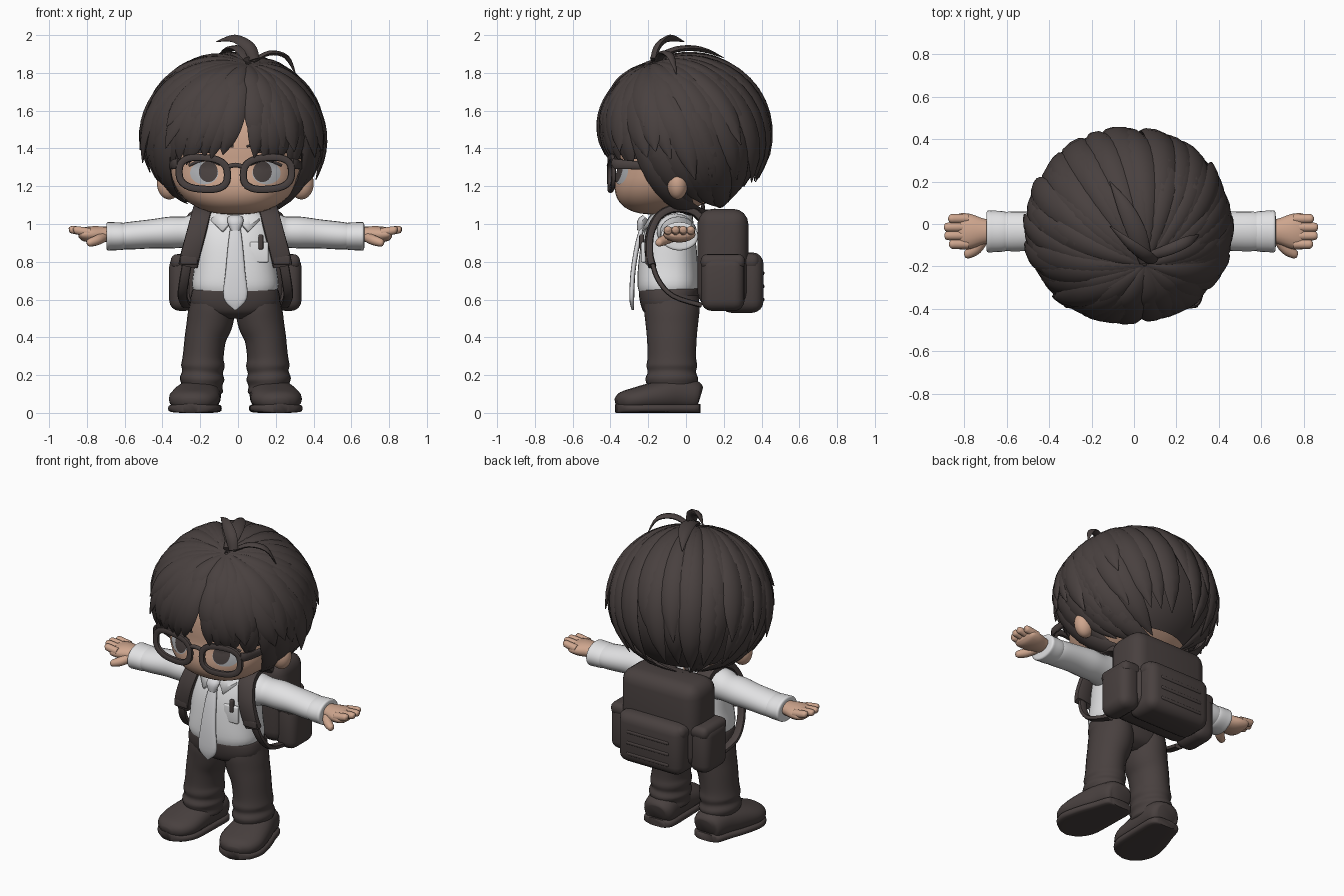
import bpy, bmesh, math, random
from mathutils import Vector, Matrix

random.seed(7)
if "Cube" in bpy.data.objects:
    bpy.data.objects.remove(bpy.data.objects["Cube"], do_unlink=True)

SHIFT = -0.014
UP, FRONT = Vector((0, 0, 1)), Vector((0, -1, 0))
SIDES = (("left", 1), ("right", -1))


def material(name, r, g, b):
    mat = bpy.data.materials.new(name)
    mat.use_nodes = True
    mat.diffuse_color = (r, g, b, 1)
    bsdf = mat.node_tree.nodes["Principled BSDF"]
    bsdf.inputs["Base Color"].default_value = (r, g, b, 1)
    bsdf.inputs["Roughness"].default_value = 0.8
    return mat


DARK = material("dark brown", 0.066, 0.052, 0.05)
SKIN = material("skin", 0.62, 0.38, 0.27)
CLOTH = material("white cloth", 0.76, 0.76, 0.77)
TIE = material("light grey", 0.68, 0.68, 0.7)
EYE = material("eye grey", 0.42, 0.43, 0.45)


def finish(name, bm, mat, angle=50):
    bmesh.ops.recalc_face_normals(bm, faces=bm.faces)
    mesh = bpy.data.meshes.new(name)
    bm.to_mesh(mesh)
    bm.free()
    mesh.materials.append(mat)
    mesh.polygons.foreach_set("use_smooth", [True] * len(mesh.polygons))
    mesh.set_sharp_from_angle(angle=math.radians(angle))
    obj = bpy.data.objects.new(name, mesh)
    obj.location.x = SHIFT
    bpy.context.scene.collection.objects.link(obj)
    return obj


def resample(rows, steps, closed):
    """Catmull-Rom through rows of (x, y, z, half width, half thickness)."""
    rows = [Vector(r) for r in rows]
    n = len(rows)
    pick = (lambda i: rows[i % n]) if closed else (lambda i: rows[max(0, min(n - 1, i))])
    out = []
    for i in range(n if closed else n - 1):
        a, b, c, d = (pick(i + k) for k in (-1, 0, 1, 2))
        for j in range(steps):
            t = j / steps
            out.append(b + (c - a) * (t / 2) + (a * 2 - b * 5 + c * 4 - d) * (t * t / 2)
                       + (b * 3 - a - c * 3 + d) * (t ** 3 / 2))
    return out if closed else out + [rows[-1]]


def sweep_into(bm, rows, out, steps=4, sides=16, power=2.0, closed=False):
    rows = resample(rows, steps, closed)
    pts, n, rings = [Vector(r[:3]) for r in rows], len(rows), []
    for i, row in enumerate(rows):
        ahead = pts[(i + 1) % n] if closed else pts[min(i + 1, n - 1)]
        behind = pts[i - 1] if closed else pts[max(i - 1, 0)]
        along = (ahead - behind).normalized()
        side = along.cross(out(pts[i]) if callable(out) else out).normalized()
        normal = side.cross(along)
        ring = []
        for k in range(sides):
            a = math.tau * k / sides
            c, s = (math.copysign(abs(f) ** (2 / power), f) for f in (math.cos(a), math.sin(a)))
            ring.append(bm.verts.new(pts[i] + side * c * max(row[3], .001) + normal * s * max(row[4], .001)))
        rings.append(ring)
    for i in range(n if closed else n - 1):
        a, b = rings[i], rings[(i + 1) % n]
        for k in range(sides):
            m = (k + 1) % sides
            bm.faces.new((a[k], a[m], b[m], b[k]))
    if not closed:
        bm.faces.new(rings[0])
        bm.faces.new(rings[-1])


def sweep(name, rows, mat, out, **options):
    bm = bmesh.new()
    sweep_into(bm, rows, out, **options)
    return finish(name, bm, mat)


def box(name, centre, size, bevel, mat=DARK):
    bm = bmesh.new()
    bmesh.ops.create_cube(bm, size=1, matrix=Matrix.Translation(centre) @ Matrix.Diagonal((*size, 1)))
    bmesh.ops.bevel(bm, geom=bm.edges[:], offset=bevel, segments=4, profile=0.5, affect='EDGES')
    return finish(name, bm, mat)


# Head: a squared ellipsoid with the jaw pushed forward
HEAD, HEAD_R, HEAD_P = Vector((0, -0.03, 1.385)), Vector((0.36, 0.335, 0.335)), 2.4


def jaw(z):
    return 0.5 * max(0, 1.3 - z)


def face_y(x, z):
    rest = 1 - abs(x / HEAD_R.x) ** HEAD_P - abs((z - HEAD.z) / HEAD_R.z) ** HEAD_P
    return HEAD.y - HEAD_R.y * max(rest, 0) ** (1 / HEAD_P) - jaw(z)


bm = bmesh.new()
bmesh.ops.create_uvsphere(bm, u_segments=48, v_segments=32, radius=1)
for v in bm.verts:
    size = sum(abs(c) ** HEAD_P for c in v.co) ** (1 / HEAD_P)
    v.co = HEAD + Vector([c * r / size for c, r in zip(v.co, HEAD_R)])
    v.co.y -= jaw(v.co.z)
finish("head", bm, SKIN)
sweep("neck", [(0, -0.06, 0.98, 0.1, 0.1), (0, -0.07, 1.16, 0.1, 0.1)], SKIN, FRONT)


def face_patch(name, x, z, rx, rz, mat, lift):
    bm = bmesh.new()
    rings = []
    for f in (0.02, 0.35, 0.7, 1):
        ring = []
        for k in range(28):
            a = math.tau * k / 28
            px, pz = x + rx * f * math.cos(a), z + rz * f * math.sin(a)
            ring.append(bm.verts.new((px, face_y(px, pz) - lift, pz)))
        rings.append(ring)
    for a, b in zip(rings, rings[1:]):
        for k in range(28):
            bm.faces.new((a[k - 1], a[k], b[k], b[k - 1]))
    bm.faces.new(rings[0])
    finish(name, bm, mat)


# Eyes, brows, ears and glasses
for label, s in SIDES:
    face_patch(label + "_eye", s * 0.165, 1.27, 0.075, 0.06, EYE, 0.003)
    face_patch(label + "_pupil", s * 0.143, 1.277, 0.05, 0.055, DARK, 0.006)
    lash = [(s * x, face_y(x, z) - 0.004, z, 0.007, 0.005) for x, z in ((0.08, 1.315), (0.16, 1.34), (0.245, 1.31))]
    sweep(label + "_lash", lash, DARK, FRONT, sides=8)
    brow = [(s * x, face_y(x, z) - 0.003, z, w, 0.006)
            for x, z, w in ((0.06, 1.41, 0.005), (0.15, 1.43, 0.009), (0.25, 1.4, 0.004))]
    sweep(label + "_brow", brow, DARK, FRONT, sides=8)
    bm = bmesh.new()
    bmesh.ops.create_uvsphere(bm, u_segments=24, v_segments=16, radius=1, matrix=Matrix.Translation(
        (s * 0.35, -0.045, 1.215)) @ Matrix.Diagonal((0.065, 0.055, 0.085, 1)))
    finish(label + "_ear", bm, SKIN)
    rim = []
    for k in range(24):
        a = math.tau * k / 24
        c, d = (math.copysign(abs(f) ** 0.75, f) for f in (math.cos(a), math.sin(a)))
        x = 0.17 + 0.128 * c
        rim.append((s * x, -0.405 + 0.25 * x * x, 1.268 + 0.084 * d + 0.008 * c, 0.019, 0.013))
    sweep(label + "_glasses_rim", rim, DARK, FRONT, steps=2, sides=10, closed=True, power=3)
    sweep(label + "_glasses_arm", [(s * 0.3, -0.385, 1.32, 0.012, 0.028), (s * 0.33, -0.33, 1.315, 0.012, 0.025),
                                   (s * 0.362, -0.07, 1.3, 0.012, 0.015)], DARK, UP, sides=10, power=3)
sweep("glasses_bridge", [(-0.05, -0.4, 1.3, 0.012, 0.013), (0, -0.408, 1.312, 0.012, 0.013),
                         (0.05, -0.4, 1.3, 0.012, 0.013)], DARK, UP, sides=10)

# Hair: an open cap covered by layers of tapering locks from the whorl
HAIR, HAIR_R = Vector((-0.01, -0.012, 1.47)), Vector((0.458, 0.442, 0.43))
WHORL = Vector((0.17, -0.42, 0.89)).normalized()
HEM = ((0, -0.24), (0.7, -0.34), (1.35, -0.46), (1.6, -0.48), (1.8, -0.8), (math.pi, -0.87))


def hem(angle):
    a = abs((angle + math.pi) % math.tau - math.pi)
    for (a0, h0), (a1, h1) in zip(HEM, HEM[1:]):
        if a <= a1:
            return h0 + (h1 - h0) * (a - a0) / (a1 - a0)
    return HEM[-1][1]


def hair_point(d, scale=1.0):
    return HAIR + Vector([c * r * scale for c, r in zip(d, HAIR_R)])


bm = bmesh.new()
bmesh.ops.create_uvsphere(bm, u_segments=64, v_segments=40, radius=1)
bare = []
for f in bm.faces:
    c = f.calc_center_median()
    parting = c.y < 0 and abs(c.x - 0.12) < 0.13 and c.z < 0.36
    if parting or c.z < hem(math.atan2(c.x, -c.y)) + 0.09:
        bare.append(f)
bmesh.ops.delete(bm, geom=bare, context='FACES')
for v in bm.verts:
    v.co = hair_point(v.co, 0.95)
finish("hair_cap", bm, DARK)


def add_lock(bm, angle, low, width, flick, curl):
    flat = math.sqrt(1 - low * low)
    end = Vector((flat * math.sin(angle), -flat * math.cos(angle), low))
    rows = []
    for i in range(9):
        t = i / 8
        d = WHORL.slerp(end, 0.02 + 0.98 * t)
        d = Matrix.Rotation(curl * t ** 3, 3, 'Z') @ d
        w = max(width * (0.3 + 1.6 * t) * (1 - t ** 4), 0.002)
        rows.append((*hair_point(d, 0.97 + 0.04 * math.sin(math.pi * t) + flick * t ** 4), w, 0.002 + 0.32 * w))
    sweep_into(bm, rows, lambda p: p - HAIR, steps=2, sides=8)


FIRST, LAST = 0.26, math.tau - 0.13
for layer, count, reach, width, flick in (("under", 40, 1, 0.06, 0.03), ("middle", 34, 0.78, 0.06, 0.09),
                                          ("outer", 27, 0.52, 0.06, 0.09), ("crown", 15, 0.22, 0.05, 0.04)):
    bm = bmesh.new()
    for i in range(count):
        u = i / (count - 1)
        edge = min(1, 8 * min(u, 1 - u))
        angle = FIRST + (LAST - FIRST) * u + random.uniform(-0.05, 0.05) * edge
        low = 0.55 + (hem(angle) - 0.55) * reach + random.uniform(-0.06, 0.06) * (0.3 + 0.7 * edge)
        bend = random.uniform(0.02, 0.16) * (1 if angle < math.pi else -1)
        spread = (0.7 + 0.5 * abs(math.sin(angle))) * (0.3 + 0.7 * edge)
        add_lock(bm, angle, max(low, -0.92), width * random.uniform(0.85, 1.15),
                 flick * random.uniform(0.3, 1.4) * spread, -bend * edge)
    finish(layer + "_hair_locks", bm, DARK)
for name, out, rows in (
        ("top_tuft", FRONT + UP, [(0.1, -0.17, 1.87, .03, .02), (0.07, -0.15, 1.94, .036, .018),
                                  (-0.01, -0.09, 1.983, .028, .014), (-0.1, -0.01, 1.965, .002, .002)]),
        ("side_tuft", UP, [(0.09, -0.15, 1.86, .02, .012), (0.18, -0.12, 1.905, .027, .013),
                           (0.27, -0.08, 1.885, .024, .011), (0.32, -0.05, 1.79, .002, .002)]),
        ("back_tuft", UP, [(0.07, -0.18, 1.87, .03, .015), (0.03, -0.05, 1.925, .045, .016),
                           (-0.03, 0.08, 1.925, .035, .014), (-0.1, 0.2, 1.88, .002, .002)])):
    sweep(name, rows, DARK, out, sides=8)

# Shirt, collar and tie
sweep("shirt", [(0, -0.095, 0.63, .215, .15), (0, -0.095, 0.68, .23, .162), (0, -0.095, 0.78, .218, .158),
                (0, -0.09, 0.9, .212, .145), (0, -0.075, 1.0, .2, .12), (0, -0.065, 1.06, .13, .1),
                (0, -0.065, 1.08, .1, .09)], CLOTH, FRONT, sides=32, power=2.5)
for label, s in SIDES:
    bm = bmesh.new()
    flap = ((0.005, -0.195, 1.04), (0.07, -0.235, 0.965), (0.13, -0.18, 1.02), (0.1, -0.1, 1.09), (0.05, -0.165, 1.085))
    bm.faces.new([bm.verts.new((s * x, y, z)) for x, y, z in flap])
    finish(label + "_collar", bm, CLOTH).modifiers.new("thickness", 'SOLIDIFY').thickness = 0.016
sweep("tie", [(0, -0.225, 1.0, .024, .012), (0, -0.255, 0.9, .038, .013), (0, -0.28, 0.75, .052, .013),
              (0, -0.287, 0.61, .063, .013), (0, -0.282, 0.545, .006, .006)], TIE, FRONT, sides=16, power=3)
sweep("tie_knot", [(0, -0.215, 1.035, .04, .018), (0, -0.235, 1.01, .042, .024),
                   (0, -0.24, 0.965, .024, .018)], TIE, FRONT, sides=12)
box("shirt_pocket", (0.125, -0.225, 0.85), (0.1, 0.025, 0.11), 0.01, CLOTH)
box("pen", (0.135, -0.235, 0.905), (0.026, 0.025, 0.08), 0.008)

# Arms and hands
for label, s in SIDES:
    sweep(label + "_sleeve", [(s * x, y, z, w, t) for x, y, z, w, t in (
        (0.1, -0.06, 0.965, .09, .08), (0.2, -0.055, 0.962, .1, .094), (0.26, -0.045, 0.957, .094, .083),
        (0.34, -0.04, 0.955, .098, .084), (0.44, -0.035, 0.948, .093, .077), (0.56, -0.035, 0.938, .094, .073),
        (0.6, -0.035, 0.936, .09, .068))], CLOTH, UP, sides=24)
    sweep(label + "_cuff", [(s * x, -0.035, 0.935, w, w * 0.76) for x, w in (
        (0.58, 0.086), (0.6, 0.095), (0.65, 0.098), (0.678, 0.097), (0.683, 0.07))], CLOTH, UP, sides=24)
    sweep(label + "_palm", [(s * x, -0.035, 0.945, w, t) for x, w, t in (
        (0.65, .05, .038), (0.7, .062, .042), (0.76, .083, .043), (0.81, .084, .034), (0.83, .06, .014))], SKIN, UP)
    for i in range(4):
        y, tip = 0.025 - 0.04 * i, 0.862 + 0.022 * math.sin(1.1 * i)
        sweep(f"{label}_finger_{i + 1}", [(s * 0.77, y, 0.955, .023, .024), (s * 0.83, y, 0.965, .023, .023),
                                         (s * (tip - 0.01), y, 0.97, .02, .019), (s * tip, y, 0.97, .008, .008)],
              SKIN, UP, sides=10)
    sweep(label + "_thumb", [(s * 0.69, -0.06, 0.935, .025, .025), (s * 0.73, -0.115, 0.915, .028, .027),
                             (s * 0.775, -0.145, 0.9, .02, .02), (s * 0.785, -0.15, 0.897, .004, .004)],
          SKIN, UP, sides=12)

# Trousers and shoes
sweep("trouser_hips", [(0, -0.09, 0.5, .09, .08), (0, -0.09, 0.53, .19, .13), (0, -0.09, 0.58, .235, .152),
                       (0, -0.09, 0.645, .23, .16), (0, -0.09, 0.66, .215, .15)], DARK, FRONT, sides=32, power=2.5)
SHOE = ((.17, 0.075, 0.085, .06, .05), (.172, 0.05, 0.09, .095, .08), (.187, -0.05, 0.098, .112, .09),
        (.205, -0.15, 0.088, .128, .08), (.22, -0.26, 0.073, .134, .064), (.232, -0.335, 0.062, .1, .05),
        (.238, -0.368, 0.055, .04, .025))
for label, s in SIDES:
    sweep(label + "_trouser_leg", [(s * x, -0.075, z, w, t) for x, z, w, t in (
        (.122, 0.62, .112, .142), (.124, 0.55, .122, .147), (.136, 0.48, .122, .14), (.158, 0.4, .11, .132),
        (.17, 0.3, .108, .128), (.172, 0.25, .115, .134), (.174, 0.215, .108, .128), (.176, 0.18, .118, .14),
        (.177, 0.145, .108, .132), (.178, 0.11, .112, .135), (.178, 0.09, .09, .11))], DARK, FRONT, sides=24)
    sweep(label + "_shoe", [(s * row[0], *row[1:]) for row in SHOE], DARK, UP, sides=20, power=2.3)
    sweep(label + "_shoe_sole", [(s * x, y, 0.024, w * 1.03, 0.024) for x, y, z, w, t in SHOE],
          DARK, UP, sides=20, power=4)

# Backpack with pockets, ribs, handle and straps
box("backpack_body", (0, 0.195, 0.82), (0.54, 0.27, 0.52), 0.08)
box("backpack_pocket", (0, 0.295, 0.69), (0.45, 0.23, 0.32), 0.06)
box("backpack_flap", (0, 0.315, 0.8), (0.46, 0.15, 0.09), 0.04)
for i in range(3):
    box(f"pocket_rib_{i + 1}", (0, 0.4, 0.6 + 0.07 * i), (0.3, 0.03, 0.022), 0.009)
sweep("backpack_handle", [(-0.06, 0.09, 1.05, .014, .01), (-0.04, 0.09, 1.09, .014, .01),
                          (0.04, 0.09, 1.09, .014, .01), (0.06, 0.09, 1.05, .014, .01)], DARK, FRONT, sides=8)


def strap_out(p):
    return Vector((0, p.y - 0.04, p.z - 0.82))


for label, s in SIDES:
    box(label + "_side_pocket", (s * 0.28, 0.195, 0.685), (0.14, 0.23, 0.29), 0.055)
    box(label + "_side_flap", (s * 0.275, 0.195, 0.8), (0.135, 0.235, 0.08), 0.035)
    sweep(label + "_strap", [(s * x, y, z, 0.052, 0.022) for x, y, z in (
        (0.16, 0.09, 1.02), (0.165, 0.03, 1.07), (0.172, -0.07, 1.08), (0.185, -0.15, 1.035),
        (0.21, -0.192, 0.94), (0.237, -0.195, 0.84), (0.25, -0.18, 0.78))],
        DARK, strap_out, sides=12, power=4)
    sweep(label + "_lower_strap", [(s * x, y, z, 0.026, 0.014) for x, y, z in (
        (0.25, -0.185, 0.82), (0.27, -0.15, 0.71), (0.28, -0.07, 0.62), (0.26, 0.08, 0.57))],
        DARK, strap_out, sides=10, power=3)
    box(label + "_strap_buckle", (s * 0.245, -0.2, 0.81), (0.09, 0.03, 0.05), 0.01)
